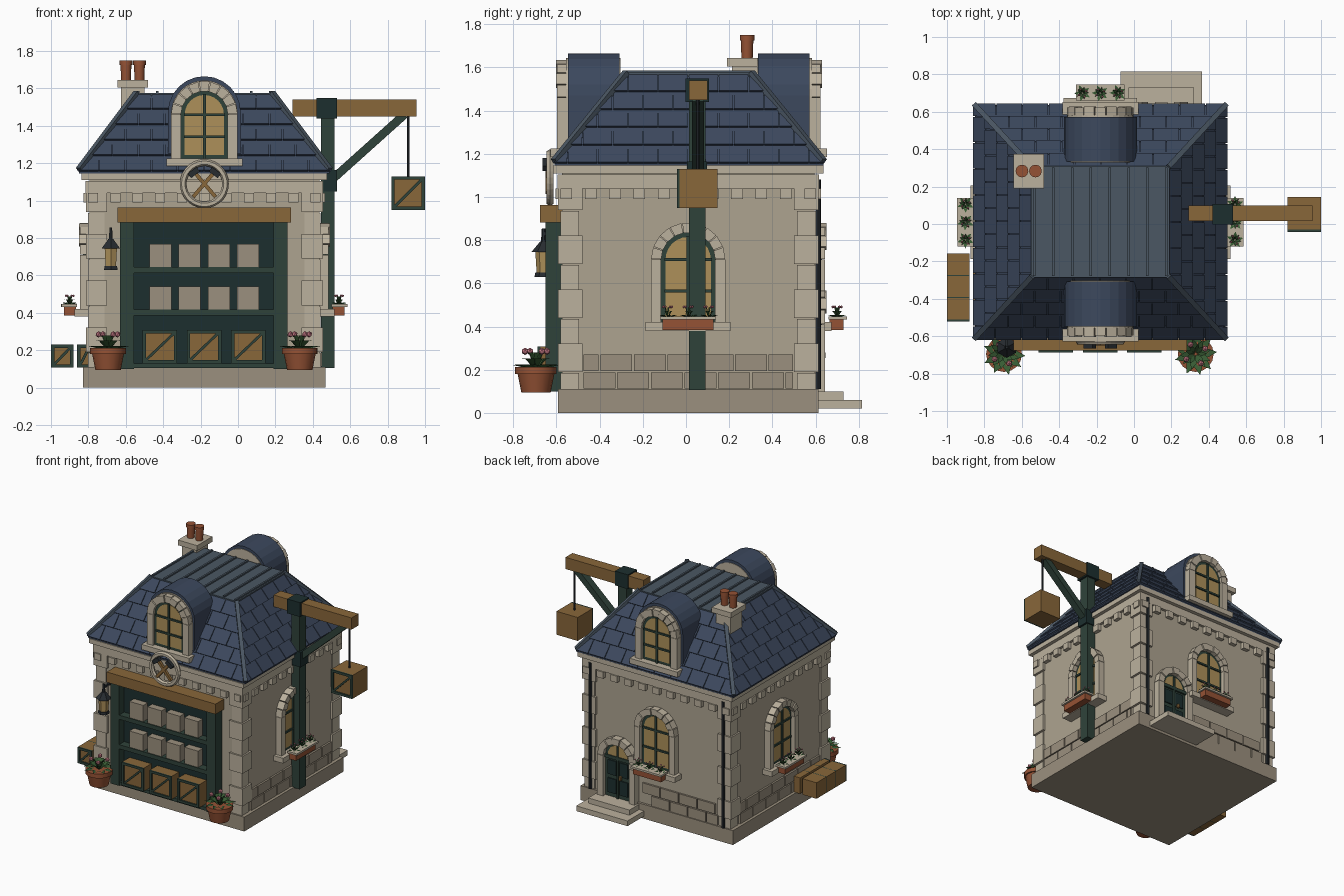
import bpy, bmesh, random
from math import sin, cos, pi, radians, ceil
from mathutils import Matrix, Vector

if "Cube" in bpy.data.objects:
    bpy.data.objects.remove(bpy.data.objects["Cube"])

random.seed(4)
COL = dict(plaster=(.42, .37, .28), stone=(.50, .44, .34), block=(.33, .28, .21), slate=(.045, .065, .11),
           lead=(.07, .095, .125), green=(.028, .055, .042), dark=(.012, .028, .028), wood=(.25, .135, .042),
           clay=(.30, .085, .035), glass=(.42, .28, .10), iron=(.02, .025, .03), leaf=(.04, .11, .035), pink=(.6, .2, .25))
MATS = {}
for k, c in COL.items():
    MATS[k] = bpy.data.materials.new(k)
    MATS[k].diffuse_color = (*c, 1)
I = Matrix()
T = Matrix.Translation


def emit(name, col, bm, M=I, smooth=False):
    bmesh.ops.recalc_face_normals(bm, faces=bm.faces)
    me = bpy.data.meshes.new(name)
    bm.to_mesh(me)
    bm.free()
    me.transform(M)
    me.materials.append(MATS[col])
    for p in me.polygons:
        p.use_smooth = smooth
    o = bpy.data.objects.new(name, me)
    bpy.context.collection.objects.link(o)
    return o


def hexa(bm, lo, hi):
    """Solid between two matching quads."""
    a, b = [bm.verts.new(p) for p in lo], [bm.verts.new(p) for p in hi]
    bm.faces.new(a[::-1])
    bm.faces.new(b)
    for i in range(4):
        bm.faces.new((a[i], a[i - 3], b[i - 3], b[i]))


def boxes(name, col, lst, M=I):
    bm = bmesh.new()
    for x0, x1, y0, y1, z0, z1 in lst:
        q = [(x0, y0), (x1, y0), (x1, y1), (x0, y1)]
        hexa(bm, [(*p, z0) for p in q], [(*p, z1) for p in q])
    return emit(name, col, bm, M)


def beams(name, col, lst, w, d, M=I):
    bm = bmesh.new()
    for p, q in lst:
        p, q = Vector(p), Vector(q)
        R = T((p + q) / 2) @ (q - p).to_track_quat('Z', 'Y').to_matrix().to_4x4()
        bmesh.ops.create_cube(bm, size=1, matrix=R @ Matrix.Diagonal((w, d, (q - p).length, 1)))
    return emit(name, col, bm, M)


def prism(name, col, pts, y0, y1, M=I):
    bm = bmesh.new()
    f = bm.faces.new([bm.verts.new((x, y0, z)) for x, z in pts])
    r = bmesh.ops.extrude_face_region(bm, geom=[f])
    bmesh.ops.translate(bm, vec=(0, y1 - y0, 0), verts=[v for v in r['geom'] if isinstance(v, bmesh.types.BMVert)])
    return emit(name, col, bm, M)


def cones(name, col, lst, n=12, M=I):
    """Vertical frustums: x, y, z0, z1, bottom radius, top radius."""
    bm = bmesh.new()
    for x, y, z0, z1, r0, r1 in lst:
        bmesh.ops.create_cone(bm, cap_ends=True, segments=n, radius1=r0, radius2=r1, depth=z1 - z0,
                              matrix=T((x, y, (z0 + z1) / 2)))
    o = emit(name, col, bm, M)
    o.data.shade_smooth() if n > 8 else None
    if n > 8:
        o.data.set_sharp_from_angle(angle=radians(35))


def arch(r, z0, zs, n=12):
    return [(-r, z0), (r, z0)] + [(r * cos(pi * i / n), zs + r * sin(pi * i / n)) for i in range(n + 1)]


def surround(name, r0, r1, z0, zs, d, M, n=9):
    """Stone jambs and voussoirs."""
    boxes(name + "_jambs", "stone", [(-r1, -r0, -d, .01, z0, zs), (r0, r1, -d, .01, z0, zs)], M)
    bm = bmesh.new()
    for i in range(n):
        a, b = pi * (i + .04) / n, pi * (i + .96) / n
        q = [(r * cos(t), zs + r * sin(t)) for r, t in ((r0, a), (r1, a), (r1, b), (r0, b))]
        e = d + .006 * (i % 2)
        hexa(bm, [(x, -e, z) for x, z in q], [(x, .01, z) for x, z in q])
    emit(name + "_voussoirs", "stone", bm, M)


def window(name, z0, zs, r0, r1, M, d=.05):
    surround(name, r0, r1, z0, zs, d, M)
    prism(name + "_frame", "green", arch(r0 + .005, z0, zs), .01, -.02, M)
    prism(name + "_glass", "glass", arch(r0 - .02, z0 + .02, zs), .01, -.024, M)
    g, h = r0 - .015, (zs - z0)
    boxes(name + "_bars", "green", [(-.008, .008, -.034, 0, z0, zs + g)] +
          [(-g, g, -.034, 0, z - .007, z + .007) for z in (z0 + h * .5, zs)], M)
    boxes(name + "_sill", "stone", [(-r1 - .025, r1 + .025, -d - .03, .02, z0 - .04, z0)], M)


def plants(name, spots, r, h, n, M=I):
    lf, fl = bmesh.new(), bmesh.new()
    for x, y, z in spots:
        for tier in range(3):
            R, H = r * (1 - .25 * tier), h * (.3 + .35 * tier)
            for i in range(n):
                t = 2 * pi * (i + tier * .5) / n + random.uniform(-.1, .1)
                P = lambda k, a, u: lf.verts.new((x + R * k * cos(t + a), y + R * k * sin(t + a), z + u))
                lf.faces.new((P(.05, 0, 0), P(.6, -.35, H * .8), P(1, 0, H * .75), P(.6, .35, H * .8)))
        for i in range(4):
            t = i * pi / 2 + .5
            bmesh.ops.create_icosphere(fl, subdivisions=1, radius=r * .15,
                                       matrix=T((x + r * .5 * cos(t), y + r * .5 * sin(t), z + h * .85)))
    emit(name + "_leaves", "leaf", lf, M)
    emit(name + "_flowers", "pink", fl, M)


def crate(name, x0, x1, y0, y1, z0, z1):
    boxes(name, "wood", [(x0, x1, y0, y1, z0, z1)])
    b, f = .018, y0 - .012
    boxes(name + "_frame", "green", [(x0, x0 + b, f, y0, z0, z1), (x1 - b, x1, f, y0, z0, z1),
                                     (x0, x1, f, y0, z0, z0 + b), (x0, x1, f, y0, z1 - b, z1)])
    beams(name + "_brace", "green", [((x0 + b, y0 - .004, z0 + b), (x1 - b, y0 - .004, z1 - b))], .012, .014)


# Walls: local x runs along each wall, local -y points outward
CX, CY, HX, HY = -.18, .01, .615, .585
C = T((CX, CY, 0))
WALL = {s: C @ Matrix.Rotation(a * pi / 2, 4, 'Z') @ T((0, -d, 0))
        for s, a, d in (("front", 0, HY), ("right", 1, HX), ("back", 2, HY), ("left", 3, HX))}
LEN = dict(front=HX, back=HX, right=HY, left=HY)
ring = lambda e, z0, z1: (-HX - e, HX + e, -HY - e, HY + e, z0, z1)
boxes("plinth", "block", [(-.648, .648, -.603, .603, 0, .11)], C)
boxes("walls", "plaster", [ring(0, .1, 1.15)], C)
boxes("cornice", "stone", [ring(.02, 1.04, 1.105), ring(.042, 1.11, 1.145)], C)

# Corner quoins, alternating long and short
q = []
for sx in (-1, 1):
    for sy in (-1, 1):
        for k in range(4):
            for z0, z1, e, w in ((.11 + k * .25, .185 + k * .25, .007, .08), (.19 + k * .25, .322 + k * .25, .019, .095)):
                z0 = max(.11, z0 - .04) if w == .08 else z0
                X, Y = sorted((sx * (HX + e), sx * (HX - w))), sorted((sy * (HY + e), sy * (HY - w)))
                q.append((*X, *Y, z0, min(z1, 1.045)))
boxes("quoins", "stone", q, C)

# Dentils on every wall, ashlar courses on all but the shop front
for s, M in WALL.items():
    n = 11
    L = LEN[s] - .02
    boxes(s + "_dentils", "stone", [(u - .027, u + .027, -.03, .01, .99, 1.04)
                                    for u in (-L + 2 * L * i / (n - 1) for i in range(n))], M)
    if s != "front":
        blocks = []
        for z, off in ((.112, 0), (.195, .078)):
            for i in range(-1, 8):
                a, b = max(-L + .08, -L + .08 + i * .156 + off), min(L - .08, -L + .08 + i * .156 + off + .148)
                if b - a > .02 and not (s == "back" and a < -.15 and b > -.5):
                    blocks.append((a, b, -.014, .01, z, z + .075))
        boxes(s + "_ashlar", "block", blocks, M)
        # Arched window with flower box
        window(s + "_window", .42, .71, .125, .172, M)
        boxes(s + "_flower_box", "clay", [(-.118, .118, -.135, -.07, .385, .435)], M)
        boxes(s + "_flower_box_rim", "stone", [(-.13, .13, -.15, -.065, .432, .447)], M)
        plants(s + "_box_plants", [(u, -.105, .44) for u in (-.095, 0, .095)], .045, .06, 5, M)

# Back door with steps
D = WALL["back"] @ T((-.325, 0, 0))
surround("door", .11, .16, .1, .41, .05, D, 7)
prism("door_frame", "green", arch(.115, .1, .41), .01, -.02, D)
prism("door_fanlight", "glass", arch(.085, .42, .42), .01, -.026, D)
boxes("door_panels", "dark", [(s * .05 - .035, s * .05 + .035, -.028, 0, z, z + .11) for s in (-1, 1) for z in (.13, .27)], D)
boxes("door_bars", "green", [(-.007, .007, -.034, 0, .1, .5), (-.11, .11, -.034, 0, .395, .42)], D)
cones("door_knob", "wood", [(.03, -.04, .255, .28, .012, .012)], 8, D)
boxes("door_steps", "stone", [(-.175, .175, -.135, 0, .055, .1), (-.218, .218, -.22, 0, .02, .06)], D)

# Downpipes at the back corners
cones("downpipes", "iron", [(x, .612, .11, 1.08, .013, .013) for x in (-.745, .385)], 8)

# Mansard roof: core, slates, hips, lead top
R = T((-.18, .013, 0))
EX, EY, TX, TY, Z0, Z1 = .67, .623, .3625, .29, 1.155, 1.57
bm = bmesh.new()
rect = lambda x, y, z: [(-x, -y, z), (x, -y, z), (x, y, z), (-x, y, z)]
hexa(bm, rect(EX, EY, Z0), rect(TX, TY, Z1))
emit("roof_core", "slate", bm, R)
boxes("roof_eave", "slate", [(-EX, EX, -EY, EY, 1.145, Z0 + .008)], R)
bm = bmesh.new()
for a, (e, t, de, dt) in enumerate(((EX, TX, EY, TY), (EY, TY, EX, TX)) * 2):
    rot = Matrix.Rotation(a * pi / 2, 4, 'Z')
    nrm = Vector((0, -(Z1 - Z0), de - dt)).normalized()
    for i in range(5):
        v0, v1 = i / 5, (i + 1) / 5 - .006
        w0, w1 = e + (t - e) * v0, e + (t - e) * v1
        pt = lambda u, v, l: rot @ (Vector((u, -(de + (dt - de) * v), Z0 + (Z1 - Z0) * v)) + nrm * l)
        for k in range(-6, 7):
            u0 = (k + .5 * (i % 2)) * .14
            u1 = u0 + .135
            if u1 < -w0 or u0 > w0:
                continue
            cl = lambda u, w: max(-w, min(w, u))
            c = [(cl(u0, w0), v0), (cl(u1, w0), v0), (cl(u1, w1), v1), (cl(u0, w1), v1)]
            hexa(bm, [pt(u, v, -.004) for u, v in c], [pt(u, v, .012 if v == v0 else .004) for u, v in c])
emit("roof_slates", "slate", bm, R)
beams("roof_hips", "lead", [((x * EX, y * EY, Z0 + .01), (x * TX, y * TY, Z1 + .005)) for x in (-1, 1) for y in (-1, 1)], .028, .028, R)
boxes("roof_top", "lead", [(-TX - .008, TX + .008, -TY - .008, TY + .008, Z1 - .012, Z1 + .006)], R)
boxes("roof_seams", "lead", [(x - .007, x + .007, -TY, TY, Z1, Z1 + .017) for x in (-TX + .01 + i * (2 * TX - .02) / 7 for i in range(8))], R)

# Barrel dormers front and back
for s, a in (("front", 0), ("back", pi)):
    M = R @ Matrix.Rotation(a, 4, 'Z') @ T((0, -.57, 0))
    prism(s + "_dormer_roof", "slate", arch(.195, 1.17, 1.47, 12), .01, .25, M)
    prism(s + "_dormer_body", "stone", arch(.178, 1.17, 1.465, 16), 0, .254, M)
    window(s + "_dormer_window", 1.225, 1.46, .125, .178, M, .04)

# Chimney with two pots
H = T((-.563, .283, 0))
boxes("chimney", "stone", [(-.062, .062, -.07, .07, 1.3, 1.605), (-.082, .082, -.092, .092, 1.605, 1.645)], H)
cones("chimney_pots", "clay", [p for x in (-.036, .036) for p in ((x, 0, 1.64, 1.725, .026, .029), (x, 0, 1.725, 1.75, .034, .034))], 12, H)

# Shop front: back panel, posts, lintel, shelves, goods
boxes("shop_back", "dark", [(-.56, .2, -.59, -.57, .11, .9)])
boxes("shop_posts", "green", [(-.63, -.555, -.652, -.57, .1, .885), (.19, .265, -.652, -.57, .1, .885)])
boxes("shop_lintel", "wood", [(-.643, .283, -.677, -.57, .883, .962)])
boxes("shop_shelves", "green", [(-.56, .2, -.652, -.58, z, z + .032) for z in (.385, .612)] + [(-.56, .2, -.65, -.58, .105, .13)])
boxes("shelf_goods", "block", [(x, x + .117, -.645, -.585, z, z + .125) for z in (.417, .644) for x in (-.472, -.317, -.16, -.005)])
for i in range(3):
    crate("shop_crate", -.51 + i * .236, -.325 + i * .236, -.675, -.58, .13, .308)

# Wheel emblem with crossed mallets
bpy.ops.mesh.primitive_torus_add(major_segments=28, minor_segments=6, major_radius=.113, minor_radius=.018,
                                 location=(-.18, -.63, 1.09), rotation=(pi / 2, 0, 0))
w = bpy.context.object
w.name = "emblem_ring"
w.data.materials.append(MATS["stone"])
V = lambda u, z, y=-.64: (-.18 + u, y, 1.09 + z)
beams("mallet_handles", "wood", [(V(-s * .06, -.07), V(s * .06, .07)) for s in (-1, 1)], .02, .02)
beams("mallet_heads", "iron", [(V(s * .033, .078, -.65), V(s * .08, .042, -.65)) for s in (-1, 1)], .03, .03)

# Lantern
LX, LY = -.68, -.66
beams("lantern_arm", "iron", [((LX, LY, .83), (LX, -.57, .83))], .015, .015)
cones("lantern_metal", "iron", [(LX, LY, .79, .855, .012, .008), (LX, LY, .745, .795, .056, .015), (LX, LY, .63, .65, .042, .038)], 6)
cones("lantern_glass", "glass", [(LX, LY, .65, .748, .032, .038)], 6)

# Potted plants either side of the shop
for x in (-.695, .33):
    cones("plant_pot", "clay", [(x, -.695, .095, .185, .068, .086), (x, -.695, .18, .213, .096, .096)], 16)
    plants("pot_plant", [(x, -.695, .2)], .115, .1, 9)

# Crates along the left wall
for x0, x1 in ((-1, -.88), (-.86, -.78)):
    for i in range(3):
        crate("side_crate", x0, x1, -.51 + i * .119, -.396 + i * .119, .107, .23)

# Crane: post, cap, jib, brace, rope and hanging crate
boxes("crane_post", "green", [(.445, .515, .013, .09, .105, 1.5)])
boxes("crane_fittings", "dark", [(.42, .53, -.002, .106, 1.44, 1.55), (.458, .53, .005, .098, 1.05, 1.165)])
boxes("crane_jib", "wood", [(.292, .955, .015, .1, 1.45, 1.54)])
beams("crane_brace", "green", [((.5, .055, 1.11), (.89, .055, 1.46))], .055, .045)
cones("crane_rope", "iron", [(.91, .055, 1.12, 1.46, .008, .008)], 6)
crate("hanging_crate", .82, 1.0, -.03, .145, .95, 1.13)

for m in bpy.data.materials:
    if m.users and not m.is_grease_pencil:
        m.use_nodes = True
        m.node_tree.nodes["Principled BSDF"].inputs["Base Color"].default_value = m.diffuse_color
